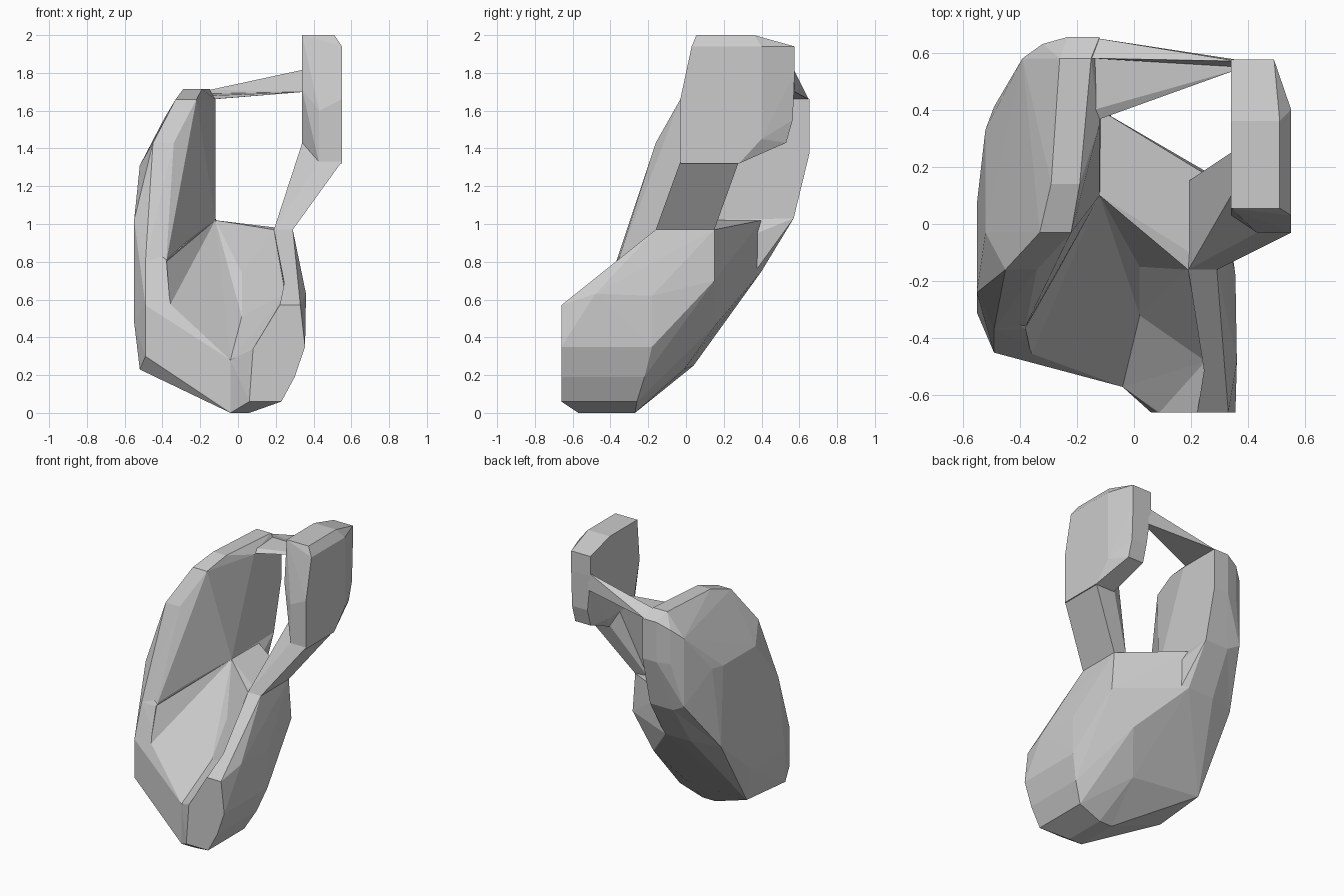
import bpy, bmesh
from itertools import product


def grid(xs, ys, zs):
    """Corner points of a box, face, edge or single point."""
    lists = [v if isinstance(v, tuple) else (v,) for v in (xs, ys, zs)]
    return list(product(*lists))


def faceted(name, *groups):
    """Flat-faced solid wrapped around groups of corner points."""
    bm = bmesh.new()
    for g in groups:
        for p in grid(*g):
            bm.verts.new(p)
    res = bmesh.ops.convex_hull(bm, input=bm.verts)
    junk = {v for v in res["geom_interior"] + res["geom_unused"]
            if isinstance(v, bmesh.types.BMVert)}
    bmesh.ops.delete(bm, geom=list(junk), context='VERTS')
    bmesh.ops.recalc_face_normals(bm, faces=bm.faces)
    me = bpy.data.meshes.new(name)
    bm.to_mesh(me)
    bm.free()
    ob = bpy.data.objects.new(name, me)
    bpy.context.collection.objects.link(ob)
    return ob


def combine(base, op, *others):
    """Merge solids into one skin, or carve them away."""
    bpy.context.view_layer.objects.active = base
    for o in others:
        m = base.modifiers.new("combine", 'BOOLEAN')
        m.operation, m.solver, m.object = op, 'EXACT', o
        bpy.ops.object.modifier_apply(modifier=m.name)
        bpy.data.objects.remove(o)


# lower body, right half: front block rising to the arm root
body = faceted(
    "body",
    ((-0.04, 0.06), (-0.57, -0.27), 0.0),
    ((0.06, 0.23), -0.66, 0.06), (0.23, -0.26, 0.06),
    (0.30, (-0.66, -0.22), 0.19), (0.355, (-0.66, -0.18), 0.35),
    (0.08, -0.66, 0.34), ((0.22, 0.33), -0.66, 0.57),
    ((0.25, 0.36), -0.48, 0.63), (0.355, -0.18, 0.62),
    ((0.19, 0.29), (-0.16, 0.15), 0.97), (0.31, 0.15, 0.70),
    (-0.04, -0.57, 0.28), (0.02, -0.32, 0.51), (0.02, -0.15, 0.74),
    (-0.12, (0.10, 0.40), 1.02), (-0.12, 0.40, 0.75),
    ((-0.04, 0.14), 0.16, 0.47), (0.0, -0.01, 0.23))

# lower body, left half: sloping floor and lower side wall
lower_left = faceted(
    "lower_left",
    (-0.04, (-0.57, -0.27), 0.0), (-0.04, -0.57, 0.28),
    ((-0.52, -0.40), -0.36, 0.23), ((-0.49, -0.38), -0.45, 0.30),
    (-0.50, 0.04, 0.25), (-0.33, 0.0, 0.23),
    (-0.55, (-0.31, 0.05), 0.48), ((-0.49, -0.38), -0.45, 0.57),
    ((-0.49, -0.38), -0.37, 0.80), (-0.51, 0.34, 0.74),
    (-0.55, (-0.24, 0.07), 1.02), (-0.39, 0.57, 1.08),
    (0.02, -0.15, 0.74), (-0.12, 0.10, 1.02),
    ((-0.30, -0.12), 0.57, 1.03), ((-0.32, -0.12), 0.40, 0.75),
    ((-0.40, -0.04), 0.16, 0.47), (0.0, -0.01, 0.23))

# hollow between the side walls, open to the front
hollow = faceted(
    "hollow_cutter",
    (-0.04, -0.57, 0.28), (0.02, -0.32, 0.51), (0.02, -0.15, 0.74),
    (0.08, -0.67, 0.34), (0.22, -0.67, 0.57), (0.25, -0.48, 0.63),
    (0.19, -0.16, 0.97), (-0.12, 0.10, 1.02), (-0.38, -0.36, 0.80),
    (0.22, -0.67, 0.97), (-0.04, -0.80, (0.28, 0.97)),
    (-0.36, -0.46, (0.57, 0.97)))
hollow.hide_render = True

# tall curved wall on the left
wall = faceted(
    "wall",
    (-0.38, -0.36, 0.80), (-0.49, -0.37, 0.80),
    (-0.55, (-0.24, 0.07), 1.02), (-0.51, 0.34, 0.74),
    (-0.12, 0.10, 1.02), ((-0.30, -0.12), 0.57, 1.03),
    (-0.34, -0.16, (1.16, 1.43)), (-0.45, -0.16, 1.43),
    (-0.52, (-0.03, 0.33), 1.31), (-0.49, 0.41, 1.31),
    (-0.39, 0.58, (1.08, 1.56)), (-0.32, 0.63, (1.38, 1.62)),
    ((-0.23, -0.12), 0.655, (1.38, 1.66)),
    ((-0.33, -0.22), -0.03, 1.66), (-0.12, 0.35, 1.66),
    ((-0.29, -0.19), 0.14, 1.715), ((-0.26, -0.15), 0.58, 1.715))

# slanting arm from the body up to the head
arm = faceted(
    "arm",
    ((0.19, 0.29), (-0.16, 0.15), 0.97),
    ((0.43, 0.55), -0.03, 1.33), ((0.40, 0.55), 0.28, 1.33),
    (0.34, (0.10, 0.25), 1.43))

# upright head block
head = faceted(
    "head",
    ((0.43, 0.55), -0.03, 1.32), ((0.40, 0.55), 0.28, 1.32),
    (0.34, (0.10, 0.40), 1.43), ((0.37, 0.49), 0.53, 1.43),
    (0.43, -0.03, 1.60), (0.55, -0.03, 1.66), (0.34, 0.03, 1.71),
    ((0.37, 0.49), 0.565, 1.55), (0.55, 0.40, (1.45, 1.94)),
    ((0.34, 0.49), 0.575, (1.80, 1.94)), (0.55, 0.03, 1.94),
    ((0.34, 0.51), (0.055, 0.36), 2.0))

# thin strut and web tying wall and head together at the back
strut = faceted(
    "strut",
    (-0.15, 0.58, (1.67, 1.71)), (-0.13, 0.65, 1.66),
    (0.36, (0.55, 0.575), 1.70), (0.36, 0.57, 1.82))
web = faceted(
    "web",
    (-0.14, (0.36, 0.65), 1.66), (-0.14, 0.40, 1.68),
    (0.36, (0.54, 0.575), 1.70), (-0.15, 0.58, 1.69))

combine(body, 'UNION', lower_left)
combine(body, 'DIFFERENCE', hollow)
combine(body, 'UNION', wall, arm, head, strut, web)
body.name = "hollow_body"
